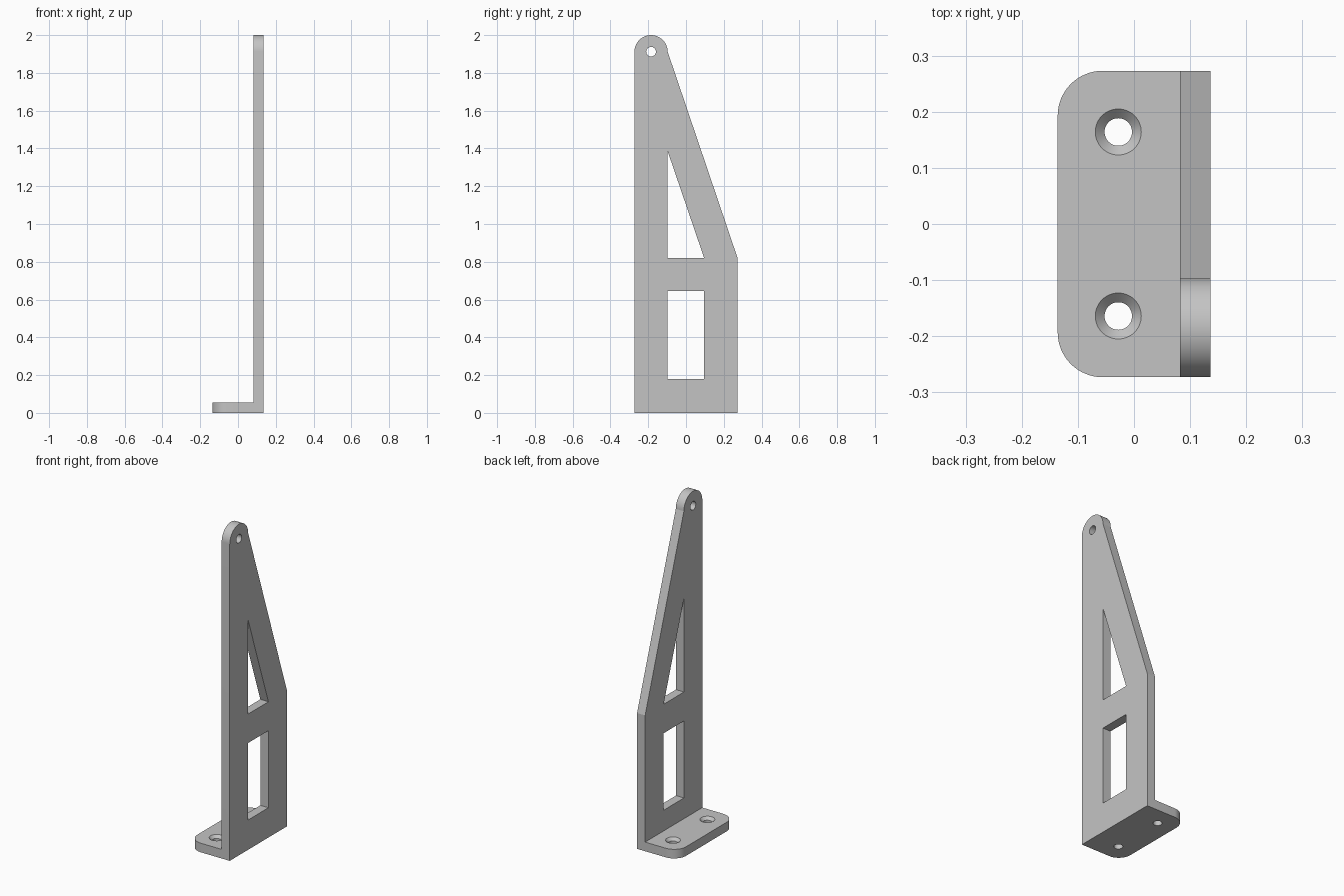
import bpy, bmesh
from math import pi, cos, sin, radians
from mathutils import Vector

old = bpy.data.objects.get("Cube")
if old:
    bpy.data.objects.remove(old, do_unlink=True)

HALF_X, HALF_Y = 0.136, 0.273
PLATE_X = 0.082        # inner face of the upright
BASE_T = 0.055         # foot thickness
LUG_Y, LUG_Z, LUG_R = -0.185, 1.912, 0.088

grey = bpy.data.materials.new("bracket grey")
grey.use_nodes = True
colour = (0.55, 0.55, 0.55, 1)
grey.diffuse_color = colour
grey.node_tree.nodes["Principled BSDF"].inputs["Base Color"].default_value = colour


def arc(cx, cy, r, start, end, steps):
    angles = [radians(start + (end - start) * i / steps) for i in range(steps + 1)]
    return [(cx + r * cos(a), cy + r * sin(a)) for a in angles]


def make(name, bm):
    bmesh.ops.recalc_face_normals(bm, faces=bm.faces)
    mesh = bpy.data.meshes.new(name)
    bm.to_mesh(mesh)
    bm.free()
    mesh.materials.append(grey)
    obj = bpy.data.objects.new(name, mesh)
    bpy.context.collection.objects.link(obj)
    return obj


def prism(name, points, axis, low, high):
    """Extrude a closed outline along x (points are y, z) or z (points are x, y)."""
    bm = bmesh.new()
    place = (lambda p: (low, *p)) if axis == "x" else (lambda p: (*p, low))
    face = bm.faces.new([bm.verts.new(place(p)) for p in points])
    new = bmesh.ops.extrude_face_region(bm, geom=[face])["geom"]
    shift = Vector((high - low, 0, 0) if axis == "x" else (0, 0, high - low))
    bmesh.ops.translate(bm, vec=shift, verts=[v for v in new if isinstance(v, bmesh.types.BMVert)])
    return make(name, bm)


def countersink(name, x, y):
    """Stack of rings: straight bore, then a cone opening at the top."""
    bm = bmesh.new()
    bore, mouth = 0.0245, 0.041
    depth = mouth - bore
    profile = [(bore, -0.02), (bore, BASE_T - depth), (mouth, BASE_T), (mouth, BASE_T + 0.02)]
    rings = [[bm.verts.new((px, py, z)) for px, py in arc(x, y, r, 0, 360, 48)[:-1]]
             for r, z in profile]
    for a, b in zip(rings, rings[1:]):
        for i in range(len(a)):
            j = (i + 1) % len(a)
            bm.faces.new((a[i], a[j], b[j], b[i]))
    bm.faces.new(rings[0][::-1])
    bm.faces.new(rings[-1])
    return make(name, bm)


def boolean(target, tool, operation):
    mod = target.modifiers.new(operation.lower(), "BOOLEAN")
    mod.operation, mod.object, mod.solver = operation, tool, "EXACT"
    bpy.context.view_layer.objects.active = target
    bpy.ops.object.modifier_apply(modifier=mod.name)
    bpy.data.objects.remove(tool, do_unlink=True)


# Upright plate with a rounded lug at the top
outline = [(-HALF_Y, 0), (HALF_Y, 0), (HALF_Y, 0.82)]
outline += arc(LUG_Y, LUG_Z, LUG_R, 0, 180, 32)
bracket = prism("bracket", outline, "x", PLATE_X, HALF_X)

# Foot with two rounded outer corners
r = 0.08
foot_outline = [(PLATE_X + 0.03, -HALF_Y), (PLATE_X + 0.03, HALF_Y)]
foot_outline += arc(-HALF_X + r, HALF_Y - r, r, 90, 180, 16)
foot_outline += arc(-HALF_X + r, -HALF_Y + r, r, 180, 270, 16)
boolean(bracket, prism("foot", foot_outline, "z", 0, BASE_T), "UNION")

# Windows and pivot hole through the upright
left, right = -0.098, 0.096
window = [(left, 0.18), (right, 0.18), (right, 0.645), (left, 0.645)]
triangle = [(left, 0.82), (right, 0.82), (left, 1.388)]
pivot = arc(LUG_Y, LUG_Z, 0.0255, 0, 360, 48)[:-1]
for label, shape in (("window", window), ("triangle", triangle), ("pivot", pivot)):
    boolean(bracket, prism(label + "_cutter", shape, "x", 0.05, 0.17), "DIFFERENCE")

# Countersunk screw holes in the foot
for side in (-1, 1):
    boolean(bracket, countersink("screw_cutter", -0.028, side * 0.164), "DIFFERENCE")

bpy.ops.object.select_all(action="DESELECT")
bracket.select_set(True)
bpy.context.view_layer.objects.active = bracket
bpy.ops.object.shade_smooth_by_angle(angle=radians(15))
